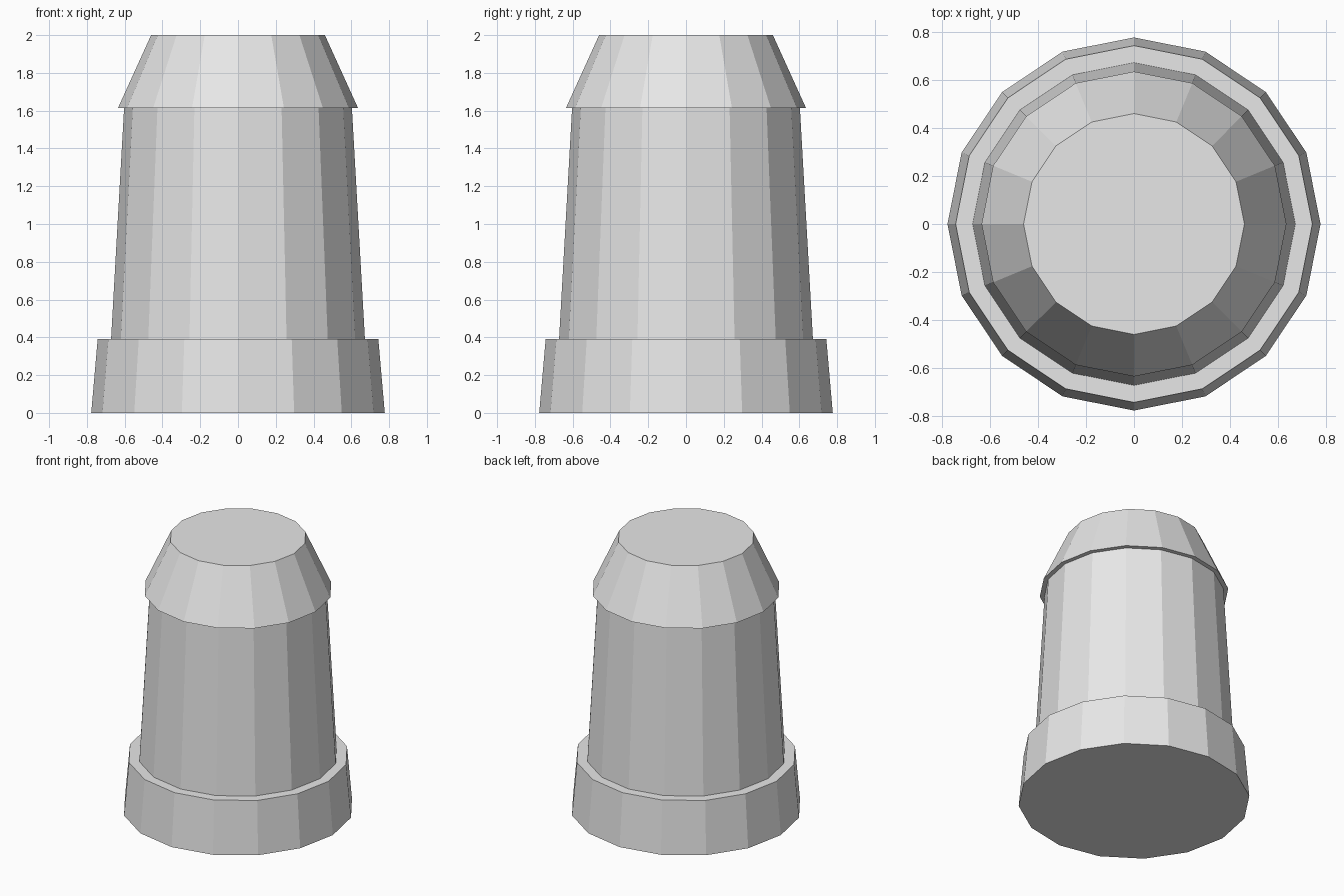
import bpy
import bmesh
import math

cube = bpy.data.objects.get("Cube")
if cube:
    bpy.data.objects.remove(cube, do_unlink=True)

SIDES = 16

grey = bpy.data.materials.new("light_grey")
grey.use_nodes = True
colour = (0.8, 0.8, 0.8, 1.0)
grey.diffuse_color = colour
grey.node_tree.nodes["Principled BSDF"].inputs["Base Color"].default_value = colour


def tapered_drum(name, bottom_radius, top_radius, z_low, z_high):
    """Closed, flat-faced frustum standing between two heights."""
    bm = bmesh.new()
    rings = []
    for radius, z in ((bottom_radius, z_low), (top_radius, z_high)):
        angles = [math.tau * i / SIDES for i in range(SIDES)]
        rings.append([bm.verts.new((radius * math.cos(a), radius * math.sin(a), z))
                      for a in angles])
    low, high = rings
    bm.faces.new(reversed(low))
    bm.faces.new(high)
    for i in range(SIDES):
        j = (i + 1) % SIDES
        bm.faces.new((low[i], low[j], high[j], high[i]))
    mesh = bpy.data.meshes.new(name)
    bm.to_mesh(mesh)
    bm.free()
    mesh.materials.append(grey)
    obj = bpy.data.objects.new(name, mesh)
    bpy.context.collection.objects.link(obj)
    return obj


# Wide foot, tall shaft and overhanging cap
tapered_drum("base", 0.777, 0.743, 0.0, 0.39)
tapered_drum("shaft", 0.672, 0.603, 0.39, 1.615)
tapered_drum("cap", 0.635, 0.46, 1.615, 2.0)
